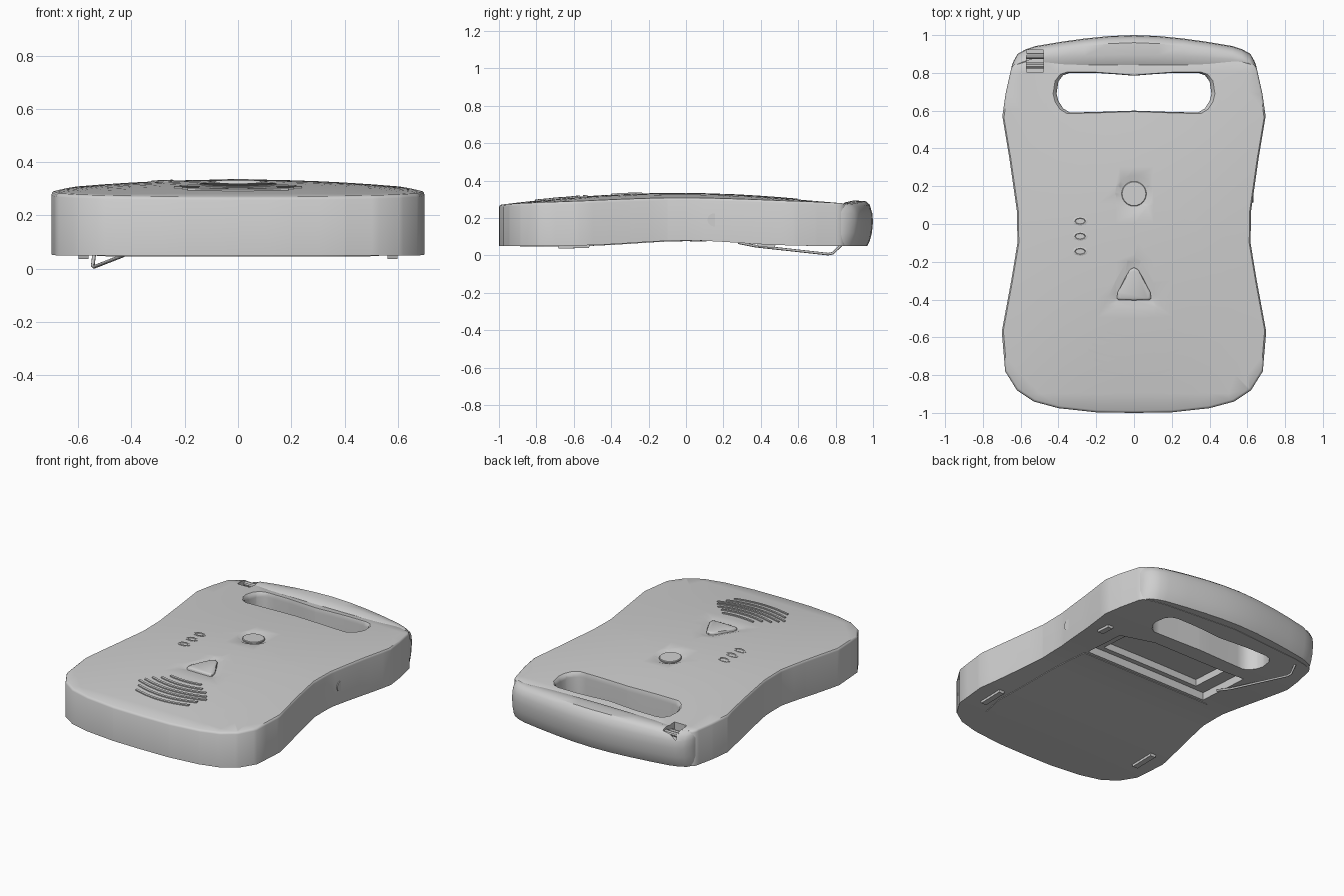
import bpy, bmesh, math
from mathutils import Vector

if "Cube" in bpy.data.objects:
    bpy.data.objects.remove(bpy.data.objects["Cube"], do_unlink=True)

GREY = (0.62, 0.62, 0.62, 1)
grey = bpy.data.materials.new("light_grey_plastic")
grey.use_nodes = True
grey.diffuse_color = GREY
grey.node_tree.nodes["Principled BSDF"].inputs["Base Color"].default_value = GREY

THICK = 0.2  # casing thickness before it is bent to shape


def add(name, bm):
    bmesh.ops.recalc_face_normals(bm, faces=bm.faces[:])
    mesh = bpy.data.meshes.new(name)
    bm.to_mesh(mesh)
    bm.free()
    mesh.materials.append(grey)
    obj = bpy.data.objects.new(name, mesh)
    bpy.context.collection.objects.link(obj)
    return obj


def mirrored(half):
    return half + [(-x, y) for x, y in reversed(half) if abs(x) > 1e-6]


def circle(cx, cy, rx, ry, n=24):
    return [(cx + rx * math.cos(math.tau * i / n), cy + ry * math.sin(math.tau * i / n))
            for i in range(n)]


def skin(name, loops):
    """Closed solid through a row of matching point loops."""
    bm = bmesh.new()
    rows = [[bm.verts.new(p) for p in loop] for loop in loops]
    n = len(rows[0])
    for a, b in zip(rows, rows[1:]):
        for i in range(n):
            j = (i + 1) % n
            bm.faces.new((a[i], a[j], b[j], b[i]))
    bm.faces.new(rows[0][::-1])
    bm.faces.new(rows[-1])
    return add(name, bm)


def loft(name, pts, rings, centre=(0, 0)):
    """Outline stacked at (height, scale) rings."""
    cx, cy = centre
    return skin(name, [[(cx + (x - cx) * s, cy + (y - cy) * s, z) for x, y in pts]
                       for z, s in rings])


def cut(obj, cutter):
    mod = obj.modifiers.new("cut", 'BOOLEAN')
    mod.operation, mod.solver, mod.object = 'DIFFERENCE', 'EXACT', cutter
    bpy.context.view_layer.objects.active = obj
    bpy.ops.object.modifier_apply(modifier=mod.name)
    bpy.data.objects.remove(cutter, do_unlink=True)


def bend(obj):
    """Map the flat casing space onto the arched casing."""
    for v in obj.data.vertices:
        x, y, z = v.co
        low = 0.05 + 0.03 * math.exp(-(y / 0.38) ** 2)
        crown = (0.035 * (1 - y * y) - 0.014 * max(y, 0)) * (1 - (x / 0.7) ** 2)
        high = 0.3 - 0.03 * y * y + crown
        v.co.z = low + z / THICK * (high - low)


def slice_grid(obj, step=0.1):
    bm = bmesh.new()
    bm.from_mesh(obj.data)
    for axis in ((1, 0, 0), (0, 1, 0)):
        for i in range(-9, 10):
            bmesh.ops.bisect_plane(bm, geom=bm.verts[:] + bm.edges[:] + bm.faces[:],
                                   plane_co=Vector(axis) * (i * step + 0.003), plane_no=axis)
    bm.to_mesh(obj.data)
    bm.free()


# Waisted casing, stopping short at the back where the handle covers it
outline = mirrored([(0, 0.92), (0.5, 0.88), (0.58, 0.865), (0.635, 0.845), (0.65, 0.825),
                    (0.68, 0.69), (0.697, 0.57), (0.66, 0.35), (0.62, 0.07), (0.617, -0.1),
                    (0.65, -0.3), (0.7, -0.57), (0.682, -0.78), (0.62, -0.88),
                    (0.53, -0.94), (0.4, -0.975), (0.2, -0.997), (0, -1)])
casing = loft("casing", outline, [(0, 1), (0.189, 1), (0.196, 0.996), (THICK, 0.988)])

# Grip opening with a soft lip
grip = mirrored([(0, 0.785), (0.1, 0.793), (0.2, 0.8), (0.34, 0.8), (0.375, 0.788),
                 (0.4, 0.755), (0.41, 0.69), (0.4, 0.65), (0.375, 0.612), (0.34, 0.59),
                 (0.2, 0.593), (0, 0.6)])
cut(casing, loft("grip_cutter", grip, [(-0.1, 1), (0.175, 1), (0.19, 1.012), (0.2, 1.045),
                                       (0.21, 1.1)], (0, 0.71)))

# Shallow dishes around the buttons
cut(casing, loft("round_cutter", circle(0, 0.16, 0.07, 0.07),
                 [(0.19, 1), (0.2, 1.4), (0.21, 1.8)], (0, 0.16)))
triangle = mirrored([(0, -0.23), (0.022, -0.242), (0.05, -0.29), (0.088, -0.365),
                     (0.09, -0.395), (0.08, -0.402), (0, -0.404)])
cut(casing, loft("triangle_cutter", triangle, [(0.192, 1.02), (0.2, 1.55), (0.208, 2.08)],
                 (0, -0.335)))

# Underside bay in two steps
bay = [(0.46, 0.13), (0.46, 0.42), (0.25, 0.49), (-0.25, 0.49), (-0.42, 0.5), (-0.42, 0.13)]
cut(casing, loft("bay_cutter", bay, [(-0.05, 1), (0.04, 1)], (0, 0.3)))
cut(casing, loft("bay_inner_cutter", bay, [(0.01, 0.8), (0.075, 0.8)], (0, 0.3)))

# Strap notch, cut through casing and handle alike
notch = [(-0.57, 0.805), (-0.48, 0.805), (-0.48, 0.92), (-0.57, 0.92)]
cut(casing, loft("notch_cutter", notch, [(0.13, 1), (0.3, 1)]))
slice_grid(casing)
parts = [casing]

# Buttons
parts.append(loft("round_button", circle(0, 0.16, 0.066, 0.066),
                  [(0.17, 1), (0.195, 1), (0.198, 0.95)], (0, 0.16)))
parts.append(loft("triangle_button", triangle,
                  [(0.17, 1), (0.199, 1), (0.203, 0.95), (0.205, 0.85)], (0, -0.335)))

# Indicator lamps with a raised rim
for i in range(3):
    y = 0.015 - 0.08 * i
    parts.append(loft(f"indicator_{i + 1}", circle(-0.285, y, 0.042, 0.024, 8),
                      [(0.18, 1), (0.202, 1), (0.203, 0.9), (0.203, 0.7), (0.2, 0.6)],
                      (-0.285, y)))

# Speaker ribs: centre y, half width, rise at the ends
ribs = [(-0.545, 0.11, 0.012), (-0.595, 0.145, 0.022), (-0.635, 0.19, 0.035),
        (-0.675, 0.22, 0.038), (-0.712, 0.24, 0.045), (-0.755, 0.21, 0.038),
        (-0.8, 0.19, 0.03)]
for i, (yc, half, rise) in enumerate(ribs):
    arc = [(half * t / 6, yc + rise * (t / 6) ** 2) for t in range(-6, 7)]
    rib = [(x, y + 0.007) for x, y in arc] + [(x, y - 0.007) for x, y in reversed(arc)]
    parts.append(loft(f"speaker_rib_{i + 1}", rib, [(0.185, 1), (0.205, 1)], (0, yc)))

# Cover plate under the front half
cover = mirrored([(0, 0.11), (0.47, 0.11), (0.5, -0.2), (0.53, -0.6), (0.5, -0.76),
                  (0.4, -0.84), (0.2, -0.88), (0, -0.89)])
plate = loft("bottom_cover", cover, [(-0.003, 0.997), (0.01, 1)], (0, -0.4))
slice_grid(plate)
parts.append(plate)

# Feet
for label, x, y, length in (("front_left", 0.58, -0.6, 0.09), ("front_right", -0.58, -0.6, 0.09),
                            ("back_left", 0.58, 0.43, 0.05)):
    foot = [(x - 0.02, y - length), (x + 0.02, y - length),
            (x + 0.02, y + length), (x - 0.02, y + length)]
    parts.append(loft(f"{label}_foot", foot, [(-0.012, 0.9), (0.01, 1)], (x, y)))

for part in parts:
    bend(part)

# Rounded handle wrapping the whole back edge and its corners
half_span = [(0, 1), (0.13, 0.995), (0.26, 0.982), (0.39, 0.964), (0.52, 0.942),
             (0.57, 0.926), (0.615, 0.902), (0.638, 0.862), (0.648, 0.835)]
span = [(-x, y) for x, y in reversed(half_span[1:])] + half_span
sections = []
for x, back in span:
    drop = 0.05 * x * x
    front = min(0.815, back - 0.1)
    depth = back - front
    sections.append([(x, y, z) for y, z in (
        (front, 0.1), (front, 0.262), (front + 0.2 * depth, 0.284 - drop),
        (front + 0.45 * depth, 0.294 - drop), (back - 0.04, 0.29 - drop),
        (back - 0.018, 0.272 - drop), (back - 0.004, 0.225), (back, 0.18),
        (back - 0.006, 0.12), (back - 0.018, 0.075), (back - 0.03, 0.051), (front, 0.055))])
handle = skin("handle", sections)
cut(handle, loft("handle_notch_cutter", notch, [(0.18, 1), (0.4, 1)]))
parts.append(handle)

# Strap bars in the notch
for i, (y, z) in enumerate(((0.84, 0.235), (0.89, 0.25))):
    bar = [[(x, y + a, z + b) for a, b in circle(0, 0, 0.016, 0.016, 10)]
           for x in (-0.575, -0.475)]
    parts.append(skin(f"strap_bar_{i + 1}", bar))

# Side socket disc
disc = [[(x, 0.15 + a, 0.19 + b) for a, b in circle(0, 0, 0.035, 0.035, 20)]
        for x in (0.6, 0.632)]
parts.append(skin("side_socket", disc))

# Bent wire stand below the right side
curve = bpy.data.curves.new("wire_stand", 'CURVE')
curve.dimensions = '3D'
curve.bevel_depth = 0.007
curve.bevel_resolution = 2
curve.use_fill_caps = True
path = [(-0.4, 0.28, 0.068), (-0.43, 0.37, 0.05), (-0.54, 0.76, 0.007),
        (-0.545, 0.785, 0.012), (-0.54, 0.83, 0.055)]
spline = curve.splines.new('POLY')
spline.points.add(len(path) - 1)
for point, co in zip(spline.points, path):
    point.co = (*co, 1)
curve.materials.append(grey)
wire = bpy.data.objects.new("wire_stand", curve)
bpy.context.collection.objects.link(wire)

# Smooth shading with crisp edges
bpy.ops.object.select_all(action='DESELECT')
for part in parts:
    part.select_set(True)
bpy.context.view_layer.objects.active = casing
bpy.ops.object.shade_smooth_by_angle(angle=math.radians(35))
